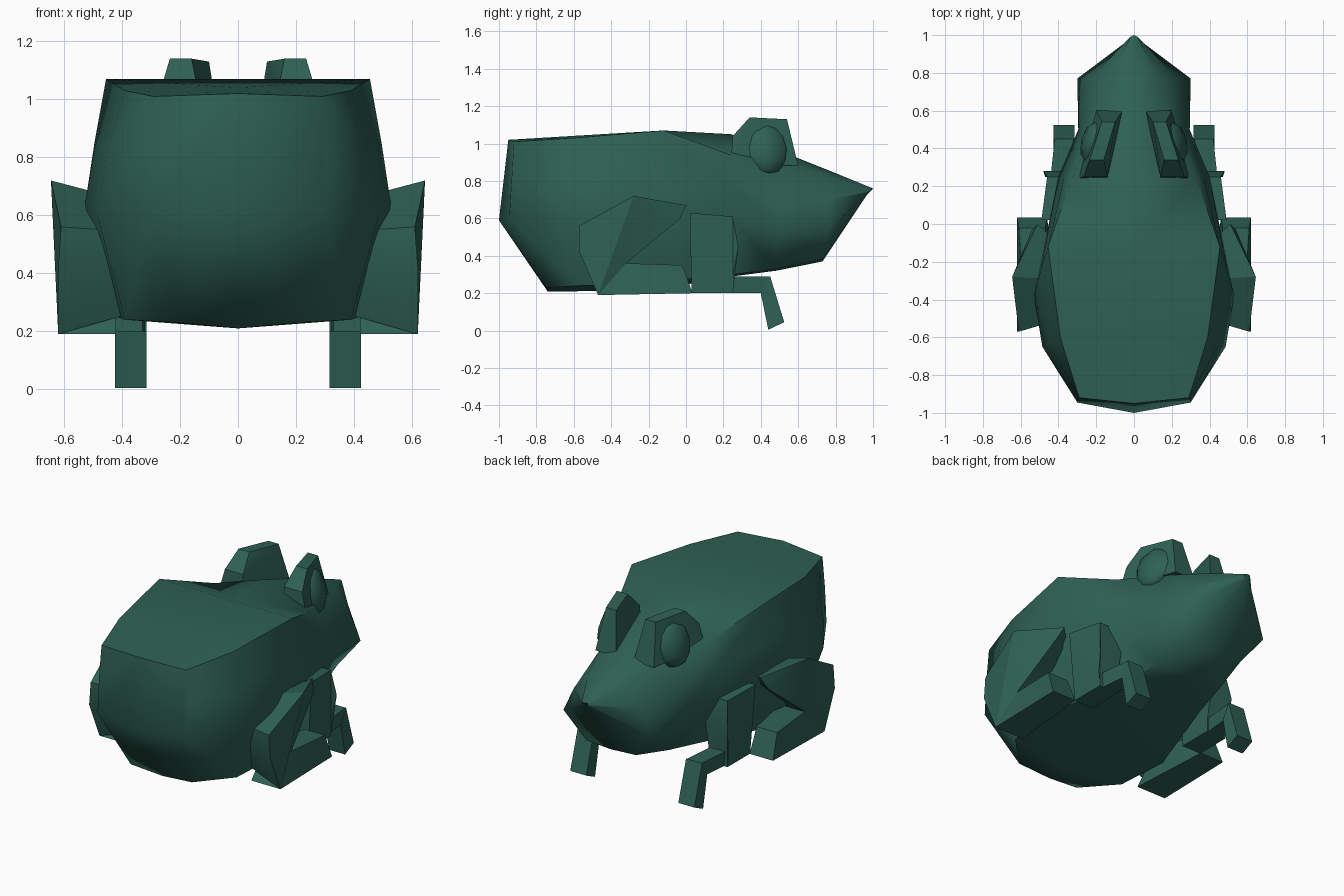
import bpy
import bmesh
import math
from mathutils import Matrix

cube = bpy.data.objects.get("Cube")
if cube:
    bpy.data.objects.remove(cube, do_unlink=True)

green = bpy.data.materials.new("dark_green")
green.use_nodes = True
colour = (0.028, 0.12, 0.09, 1.0)
green.diffuse_color = colour
green.node_tree.nodes["Principled BSDF"].inputs["Base Color"].default_value = colour


def finish(bm, name, smooth_angle):
    """Mirror the half across x, clean it and turn it into a shaded object."""
    geometry = bm.verts[:] + bm.edges[:] + bm.faces[:]
    bmesh.ops.mirror(bm, geom=geometry, axis='X', merge_dist=0.001)
    bmesh.ops.remove_doubles(bm, verts=bm.verts[:], dist=0.0005)
    bmesh.ops.recalc_face_normals(bm, faces=bm.faces[:])
    mesh = bpy.data.meshes.new(name)
    bm.to_mesh(mesh)
    bm.free()
    mesh.materials.append(green)
    part = bpy.data.objects.new(name, mesh)
    bpy.context.collection.objects.link(part)
    bpy.ops.object.select_all(action='DESELECT')
    part.select_set(True)
    bpy.context.view_layer.objects.active = part
    bpy.ops.object.shade_smooth_by_angle(angle=math.radians(smooth_angle))
    return part


def bridge(bm, first, second, closed):
    """Join two rows of vertices with quads."""
    count = len(first)
    for i in range(count if closed else count - 1):
        j = (i + 1) % count
        bm.faces.new((first[i], first[j], second[j], second[i]))


def slab_pair(name, outline, inner, outer, inner_scale=1.0):
    """Side outline (y, z) given thickness in x; the inner side may shrink."""
    mid_y, mid_z = (sum(values) / len(outline) for values in zip(*outline))
    bm = bmesh.new()
    rows = []
    for depth, scale in ((inner, inner_scale), (outer, 1.0)):
        depths = depth if isinstance(depth, tuple) else (depth,) * len(outline)
        rows.append([bm.verts.new((x, mid_y + (y - mid_y) * scale, mid_z + (z - mid_z) * scale))
                     for x, (y, z) in zip(depths, outline)])
    bridge(bm, rows[0], rows[1], True)
    for row in rows:
        cap = bm.faces.new(row)
        bmesh.ops.triangulate(bm, faces=[cap])
    return finish(bm, name, 30)


# Body and head: half rings from back ridge over lip and jaw to belly, tail to nose
stations = [
    [(0, -.95, 1.02), (.29, -.92, 1.01), (.3, -.93, .82),
     (.30, -.945, .6), (.21, -.75, .23), (0, -.74, .21)],
    [(0, -.62, 1.04), (.39, -.6, 1.03), (.45, -.64, .83),
     (.485, -.65, .6), (.39, -.57, .24), (0, -.6, .21)],
    [(0, -.12, 1.07), (.455, -.12, 1.07), (.495, -.25, .85),
     (.53, -.38, .62), (.42, -.25, .25), (0, -.15, .22)],
    [(0, .24, 1.05), (.33, .24, .94), (.37, .25, .78),
     (.4, .25, .6), (.27, .25, .3), (0, .25, .29)],
    [(0, .58, .93), (.19, .56, .88), (.27, .5, .67),
     (.295, .5, .55), (.22, .48, .33), (0, .48, .32)],
    [(0, .78, .85), (.13, .77, .82), (.23, .77, .7),
     (.3, .77, .55), (.17, .73, .38), (0, .73, .37)],
    [(0, 1, .76), (.02, .99, .76), (.02, .99, .75),
     (.02, .98, .74), (.02, .97, .73), (0, .97, .73)],
]
body = bmesh.new()
rings = [[body.verts.new(point) for point in ring] for ring in stations]
for back, front in zip(rings, rings[1:]):
    bridge(body, back, front, False)
rump = body.verts.new((0, -1, .59))
top, shoulder, flank, side, low, bottom = rings[0]
body.faces.new((rump, top, shoulder, flank, side))
body.faces.new((rump, side, low, bottom))
body.faces.new(rings[-1])
finish(body, "body", 62)

# Brow humps, narrowing and turning inwards towards the nose
slab_pair("brow_humps", [(.24, .9), (.25, 1.04), (.34, 1.14), (.54, 1.13), (.6, .88)],
          (.14, .14, .16, .1, .06), (.3, .265, .235, .17, .2))

# Flattened low-poly eyeballs, turned slightly forward and up
eyes = bmesh.new()
bmesh.ops.create_uvsphere(
    eyes, u_segments=8, v_segments=6, radius=1,
    matrix=Matrix.Translation((.215, .43, .97))
    @ Matrix.Rotation(math.radians(14), 4, 'Z')
    @ Matrix.Rotation(math.radians(-14), 4, 'Y')
    @ Matrix.Diagonal((.06, .12, .14, 1)))
finish(eyes, "eyes", 60)

# Front legs: upright arm, level forearm and drooping foot
slab_pair("front_arms", [(.03, .2), (.02, .63), (.25, .61), (.28, .45), (.25, .29), (.25, .2)],
          .33, (.46, .49, .46, .48, .47, .46))
slab_pair("front_forearms", [(.03, .2), (.03, .29), (.45, .29), (.41, .2)],
          (.36, .36, .32, .32), (.455, .465, .42, .42))
slab_pair("front_feet", [(.4, .2), (.45, .29), (.525, .045), (.44, .005)],
          .315, .425)

# Hind legs: folded thigh and forward shin
slab_pair("hind_thighs",
          [(-.57, .42), (-.57, .56), (-.28, .72), (0, .67), (-.03, .6), (-.32, .36), (-.47, .19)],
          (.44, .44, .48, .44, .44, .4, .4),
          (.62, .61, .645, .51, .54, .59, .62), .8)
slab_pair("hind_shins", [(-.47, .19), (-.32, .36), (-.02, .35), (.035, .2)],
          (.42, .42, .47, .46), (.62, .59, .61, .62))
